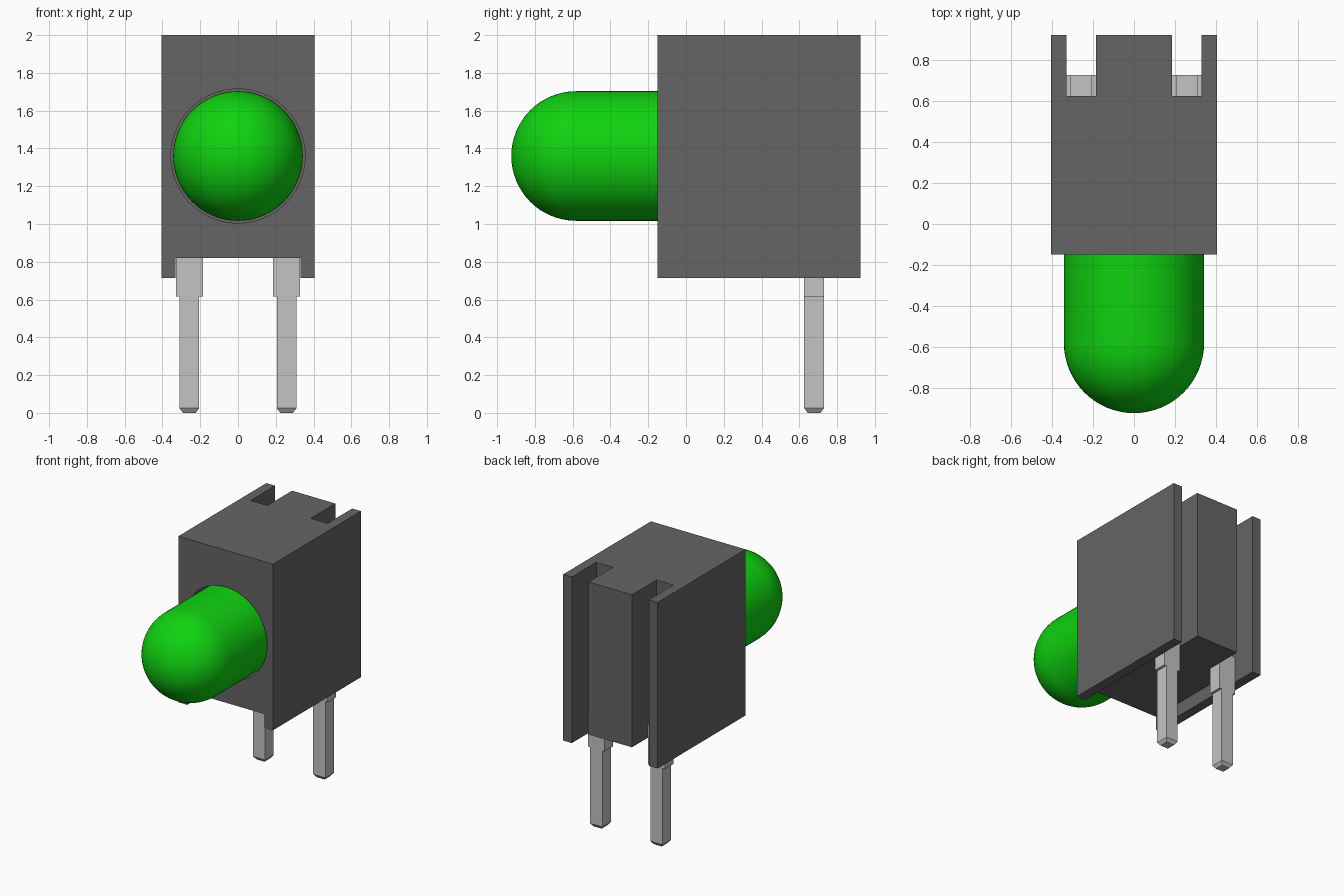
import bpy, bmesh, math
from mathutils import Matrix

cube = bpy.data.objects.get("Cube")
if cube:
    bpy.data.objects.remove(cube, do_unlink=True)


def material(name, rgb):
    mat = bpy.data.materials.new(name)
    mat.use_nodes = True
    mat.diffuse_color = (*rgb, 1)
    mat.node_tree.nodes["Principled BSDF"].inputs["Base Color"].default_value = (*rgb, 1)
    return mat


dark_grey = material("dark grey plastic", (0.13, 0.13, 0.13))
green = material("green lens", (0.005, 0.65, 0.005))
silver = material("silver metal", (0.55, 0.55, 0.55))


def finish(name, bm, mat):
    bmesh.ops.recalc_face_normals(bm, faces=bm.faces)
    mesh = bpy.data.meshes.new(name)
    bm.to_mesh(mesh)
    bm.free()
    mesh.materials.append(mat)
    obj = bpy.data.objects.new(name, mesh)
    bpy.context.collection.objects.link(obj)
    return obj


def loft(bm, rings, close=True):
    """Join rings of points with quads and cap both ends."""
    loops = [[bm.verts.new(p) for p in ring] for ring in rings]
    for a, b in zip(loops, loops[1:]):
        n = len(a)
        for i in range(n):
            j = (i + 1) % n
            bm.faces.new((a[i], a[j], b[j], b[i]))
    bm.faces.new(loops[0])
    bm.faces.new(loops[-1])


def prism(bm, outline, z0, z1):
    loft(bm, [[(x, y, z) for x, y in outline] for z in (z0, z1)])


def rect(x0, x1, y0, y1):
    return [(x0, y0), (x1, y0), (x1, y1), (x0, y1)]


def round_ring(y, r, n=64, zc=1.36):
    return [(r * math.cos(2 * math.pi * i / n), y, zc + r * math.sin(2 * math.pi * i / n))
            for i in range(n)]


# Housing: outline with two rear slots, extruded upwards
W, INNER, CORE = 0.405, 0.33, 0.185
FRONT, BACK, SLOT = -0.15, 0.925, 0.625
half = [(W, FRONT), (W, BACK), (INNER, BACK), (INNER, SLOT), (CORE, SLOT), (CORE, BACK)]
bm = bmesh.new()
prism(bm, half + [(-x, y) for x, y in reversed(half)], 0.715, 2.0)
housing = finish("housing", bm, dark_grey)


# Cut the underside channel and the round lens socket
def cut(target, bm):
    cutter = finish("cutter", bm, dark_grey)
    cutter.hide_render = True
    mod = target.modifiers.new("cut", "BOOLEAN")
    mod.operation, mod.solver, mod.object = "DIFFERENCE", "EXACT", cutter
    bpy.context.view_layer.objects.active = target
    bpy.ops.object.modifier_apply(modifier=mod.name)
    bpy.data.objects.remove(cutter, do_unlink=True)


bm = bmesh.new()
prism(bm, rect(-INNER, INNER, -1, 2), 0.5, 0.82)
cut(housing, bm)
bm = bmesh.new()
loft(bm, [round_ring(-0.5, 0.355), round_ring(0.45, 0.355)])
cut(housing, bm)

# Lens: cylinder with a domed front
R, TIP = 0.343, -0.925
rings = [round_ring(0.44, R)]
STEPS = 16
for i in range(STEPS):
    a = math.pi / 2 * i / STEPS
    rings.append(round_ring(TIP + R - R * math.sin(a), R * math.cos(a)))
rings.append(round_ring(TIP, 0.004))
bm = bmesh.new()
loft(bm, rings)
lens = finish("lens", bm, green)
bpy.context.view_layer.objects.active = lens
lens.select_set(True)
bpy.ops.object.shade_smooth_by_angle(angle=math.radians(40))
lens.select_set(False)

# Leads: square pin with tapered tip, wide shoulder and a bend into the lens
PIN, SHOULDER = 0.052, 0.072
sections = [(0, 0.034, 0.034), (0.025, PIN, PIN), (0.615, PIN, PIN), (0.615, SHOULDER, PIN),
            (0.92, SHOULDER, PIN), (0.92, PIN, PIN), (1.41, PIN, PIN)]
for side, name in ((1, "left_lead"), (-1, "right_lead")):
    cx, cy = side * 0.2575, 0.678
    bm = bmesh.new()
    loft(bm, [[(x, y, z) for x, y in rect(cx - w, cx + w, cy - d, cy + d)]
              for z, w, d in sections])
    prism(bm, rect(cx - PIN, cx + PIN, 0.43, cy - PIN), 1.306, 1.41)
    finish(name, bm, silver)
